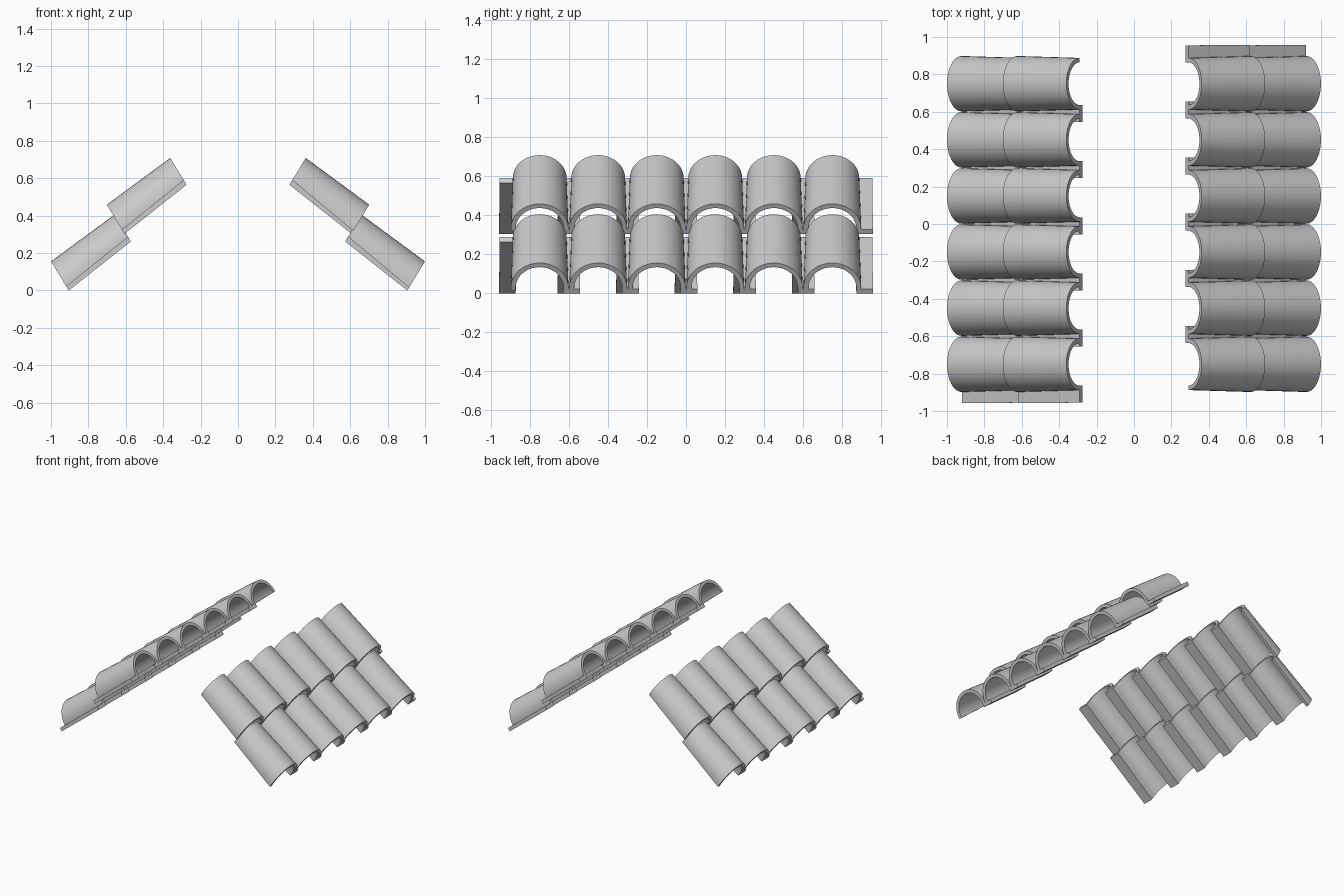
import bpy, bmesh
from math import pi, sin, cos

if "Cube" in bpy.data.objects:
    bpy.data.objects.remove(bpy.data.objects["Cube"])

SEG = 20
EAVE = (0.905, 0.0)          # bottom corner of the lowest tile (x, z)
RUN = (-0.332, 0.262)        # eave-to-ridge vector of one tile
UP = (0.519, 0.855)          # direction of tile height
ROW_STEP = (-0.298, 0.303)   # offset between the overlapping rows
PITCH = 0.3


def section(radius, top, thick, foot, lip, lip_thick):
    """Closed outline (y, h): arch with straight feet and one side flange."""
    spring = top - radius
    inner = radius - thick
    arc = [pi - pi * i / SEG for i in range(SEG + 1)]
    pts = [(-radius, foot)]
    pts += [(radius * cos(a), spring + radius * sin(a)) for a in arc]
    pts += [(radius, lip_thick), (lip, lip_thick), (lip, 0), (inner, 0)]
    pts += [(inner * cos(a), spring + inner * sin(a)) for a in reversed(arc)]
    pts += [(-inner, foot)]
    return pts


def tile_mesh():
    """Loft between the wide eave section and the narrower ridge section."""
    bm = bmesh.new()
    loops = []
    ends = (section(0.148, 0.182, 0.025, 0.018, 0.208, 0.027),
            section(0.138, 0.168, 0.024, 0.029, 0.205, 0.030))
    for t, pts in enumerate(ends):
        loops.append([bm.verts.new((EAVE[0] + t * RUN[0] + h * UP[0], y,
                                    EAVE[1] + t * RUN[1] + h * UP[1]))
                      for y, h in pts])
    a, b = loops
    n = len(a)
    for i in range(n):
        j = (i + 1) % n
        bm.faces.new((a[i], a[j], b[j], b[i]))
    # end rims as quads between outer and inner arch, plus the flange ends
    for loop in loops:
        outer = loop[:SEG + 2]
        inner = loop[:SEG + 5:-1] + []
        for i in range(SEG + 1):
            bm.faces.new((outer[i], outer[i + 1], inner[i + 1], inner[i]))
        bm.faces.new([loop[k] for k in range(SEG + 1, SEG + 7)])
    bmesh.ops.recalc_face_normals(bm, faces=bm.faces)
    me = bpy.data.meshes.new("roof_tile")
    bm.to_mesh(me)
    bm.free()
    return me


mesh = tile_mesh()

# two slopes, each two overlapping rows of six tiles
tiles = []
for side, sign in (("right", 1), ("left", -1)):
    for row in range(2):
        for col in range(6):
            ob = bpy.data.objects.new(f"{side}_roof_tile_{row}_{col}", mesh)
            bpy.context.collection.objects.link(ob)
            ob.location = (sign * row * ROW_STEP[0],
                           sign * (col - 2.5) * PITCH,
                           row * ROW_STEP[1])
            if sign < 0:
                ob.rotation_euler.z = pi
            tiles.append(ob)

# smooth arches with crisp rims
bpy.ops.object.select_all(action='DESELECT')
tiles[0].select_set(True)
bpy.context.view_layer.objects.active = tiles[0]
for p in mesh.polygons:
    p.use_smooth = True
mesh.set_sharp_from_angle(angle=pi / 6)
